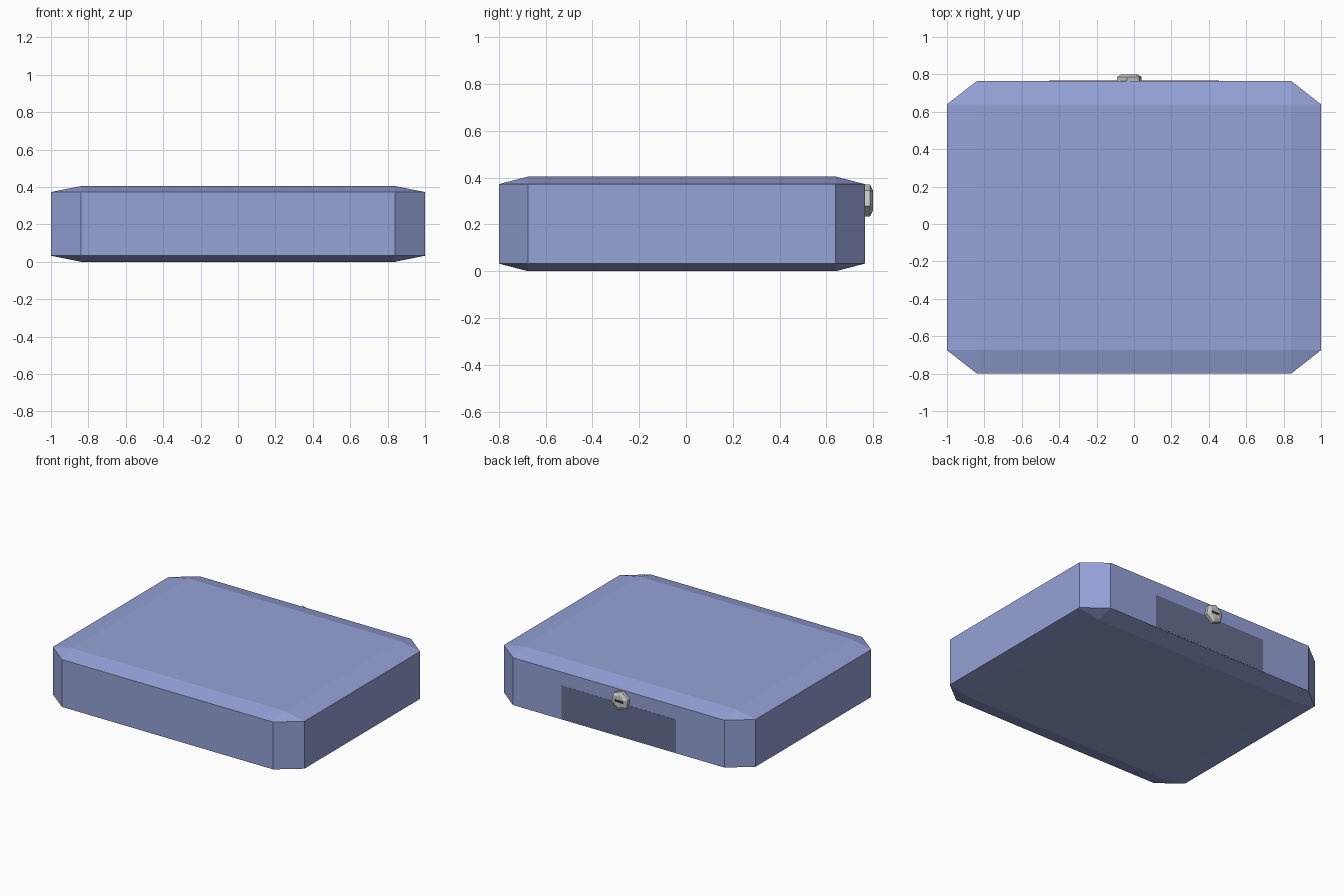
import bpy, bmesh
from math import cos, sin, radians
from mathutils import Matrix, Vector

if "Cube" in bpy.data.objects:
    bpy.data.objects.remove(bpy.data.objects["Cube"])


def material(name, rgb):
    m = bpy.data.materials.new(name)
    m.diffuse_color = (*rgb, 1)
    m.use_nodes = True
    m.node_tree.nodes["Principled BSDF"].inputs["Base Color"].default_value = m.diffuse_color
    return m


def add_object(name, bm, mat=None):
    bmesh.ops.recalc_face_normals(bm, faces=bm.faces)
    mesh = bpy.data.meshes.new(name)
    bm.to_mesh(mesh)
    bm.free()
    if mat:
        mesh.materials.append(mat)
    obj = bpy.data.objects.new(name, mesh)
    bpy.context.collection.objects.link(obj)
    return obj


def box(name, lo, hi, mat=None, chamfer=0):
    """Box between two corners; the chamfer is a fraction of each side."""
    lo, hi = Vector(lo), Vector(hi)
    bm = bmesh.new()
    bmesh.ops.create_cube(bm, size=1)
    if chamfer:
        bmesh.ops.bevel(bm, geom=bm.edges[:], offset=chamfer, segments=1,
                        affect='EDGES', profile=0.5)
    bm.transform(Matrix.Translation((lo + hi) / 2) @ Matrix.Diagonal((*(hi - lo), 1)))
    return add_object(name, bm, mat)


BLUE = material("blue_shell", (0.30, 0.36, 0.68))
DARK_BLUE = material("dark_blue_panel", (0.13, 0.16, 0.28))
DARK = material("dark_slot", (0.03, 0.03, 0.03))
BACK = 0.765

# Chamfered case
box("case", (-1, -0.8, 0), (1, BACK, 0.405), BLUE, chamfer=0.08)

# Flush dark panel on the back
box("back_panel", (-0.455, BACK - 0.02, 0.037), (0.455, BACK + 0.001, 0.275), DARK_BLUE)

# Six-sided screw head with a tapered face
cx, cz = -0.025, 0.302
bm = bmesh.new()
rings = []
for y, r in ((BACK - 0.01, 0.069), (0.787, 0.069), (0.799, 0.045)):
    rings.append([bm.verts.new((cx + r * cos(radians(40 + 60 * k)), y,
                                cz + r * sin(radians(40 + 60 * k)))) for k in range(6)])
for a, b in zip(rings, rings[1:]):
    for k in range(6):
        j = (k + 1) % 6
        bm.faces.new((a[k], a[j], b[j], b[k]))
bm.faces.new(rings[0])
bm.faces.new(rings[-1])
add_object("screw_head", bm)

# Screw slot
box("screw_slot", (cx - 0.032, 0.79, cz - 0.009), (cx + 0.032, 0.80, cz + 0.009), DARK)
